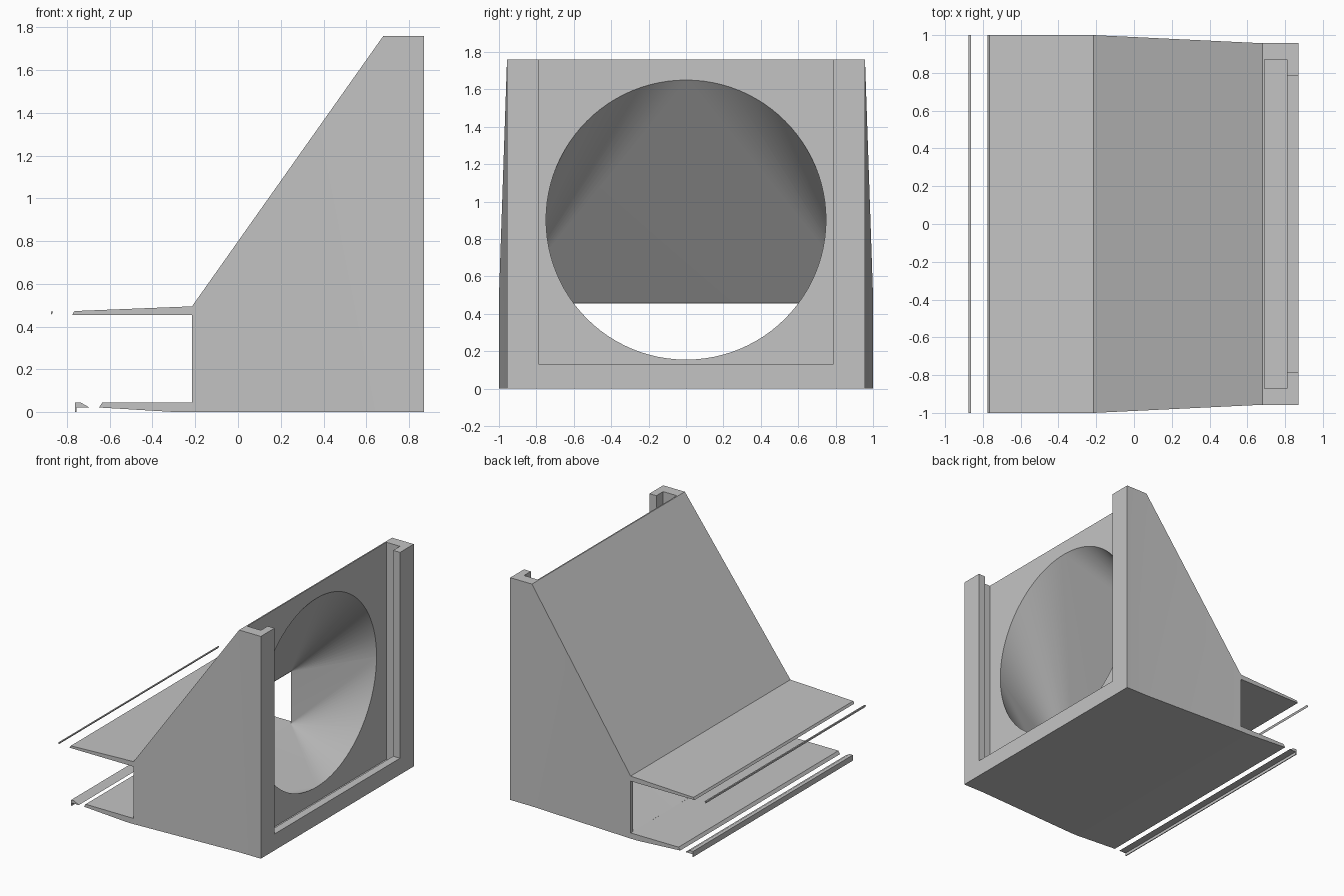
import bpy, bmesh, math

cube = bpy.data.objects.get("Cube")
if cube:
    bpy.data.objects.remove(cube, do_unlink=True)

grey = bpy.data.materials.new("light_grey_plastic")
grey.use_nodes = True
grey.diffuse_color = (0.55, 0.55, 0.55, 1)
grey.node_tree.nodes["Principled BSDF"].inputs["Base Color"].default_value = (0.55, 0.55, 0.55, 1)


def finish(name, bm):
    bmesh.ops.recalc_face_normals(bm, faces=bm.faces)
    mesh = bpy.data.meshes.new(name)
    bm.to_mesh(mesh)
    bm.free()
    mesh.materials.append(grey)
    obj = bpy.data.objects.new(name, mesh)
    bpy.context.collection.objects.link(obj)
    return obj


def loft(name, sections):
    """Join rectangles (x, half width, bottom, top) into a closed solid."""
    bm = bmesh.new()
    rings = [[bm.verts.new(p) for p in
              ((x, -w, lo), (x, w, lo), (x, w, hi), (x, -w, hi))]
             for x, w, lo, hi in sections]
    for a, b in zip(rings, rings[1:]):
        for i in range(4):
            j = (i + 1) % 4
            bm.faces.new((a[i], a[j], b[j], b[i]))
    bm.faces.new(rings[0])
    bm.faces.new(rings[-1])
    return finish(name, bm)


def strip(name, profile):
    """Extrude an x-z profile across the full width."""
    bm = bmesh.new()
    face = bm.faces.new([bm.verts.new((x, -1, z)) for x, z in profile])
    moved = bmesh.ops.extrude_face_region(bm, geom=[face])["geom"]
    bmesh.ops.translate(bm, vec=(0, 2, 0),
                        verts=[v for v in moved if isinstance(v, bmesh.types.BMVert)])
    return finish(name, bm)


def funnel(name, segments=96):
    """Convex transition from the round inlet to the flat outlet."""
    bm = bmesh.new()
    for i in range(segments):
        a = math.tau * i / segments
        bm.verts.new((0.691, 0.748 * math.cos(a), 0.903 + 0.748 * math.sin(a)))
    for y in (-0.97, 0.97):
        for z in (0.045, 0.455):
            bm.verts.new((-0.217, y, z))
    bmesh.ops.convex_hull(bm, input=bm.verts)
    return finish(name, bm)


# Duct body with tapered sides and sloping roof
body = loft("duct_body", [(-0.215, 1, 0, 0.495), (0.68, 0.957, 0, 1.76), (0.87, 0.957, 0, 1.76)])

# Fan slot, front opening and funnel are cut out of the body
cutters = [
    loft("slot_cutter", [(0.69, 0.87, 0.04, 2), (0.81, 0.87, 0.04, 2)]),
    loft("opening_cutter", [(0.80, 0.785, 0.13, 2.1), (0.95, 0.785, 0.13, 2.1)]),
    funnel("funnel_cutter"),
]
for cutter in cutters:
    cutter.hide_render = True
    mod = body.modifiers.new(cutter.name, "BOOLEAN")
    mod.operation = "DIFFERENCE"
    mod.solver = "EXACT"
    mod.object = cutter
bpy.context.view_layer.update()
cut = bpy.data.meshes.new_from_object(body.evaluated_get(bpy.context.evaluated_depsgraph_get()))
body.modifiers.clear()
body.data = cut
for cutter in cutters:
    bpy.data.objects.remove(cutter, do_unlink=True)

# Outlet lips and the loose edge strips beyond them
strip("upper_lip", [(-0.215, 0.455), (-0.215, 0.495), (-0.765, 0.473), (-0.775, 0.455)])
strip("lower_lip", [(-0.215, 0), (-0.215, 0.045), (-0.635, 0.045), (-0.65, 0.022), (-0.28, 0)])
strip("upper_edge_strip", [(-0.875, 0.47), (-0.864, 0.47), (-0.873, 0.455)])
strip("lower_edge_strip", [(-0.762, 0), (-0.762, 0.045), (-0.735, 0.045),
                           (-0.695, 0.022), (-0.755, 0.022), (-0.755, 0)])

# Smooth the funnel while keeping the corners sharp
bpy.ops.object.select_all(action="DESELECT")
body.select_set(True)
bpy.context.view_layer.objects.active = body
bpy.ops.object.shade_smooth_by_angle(angle=math.radians(20))
